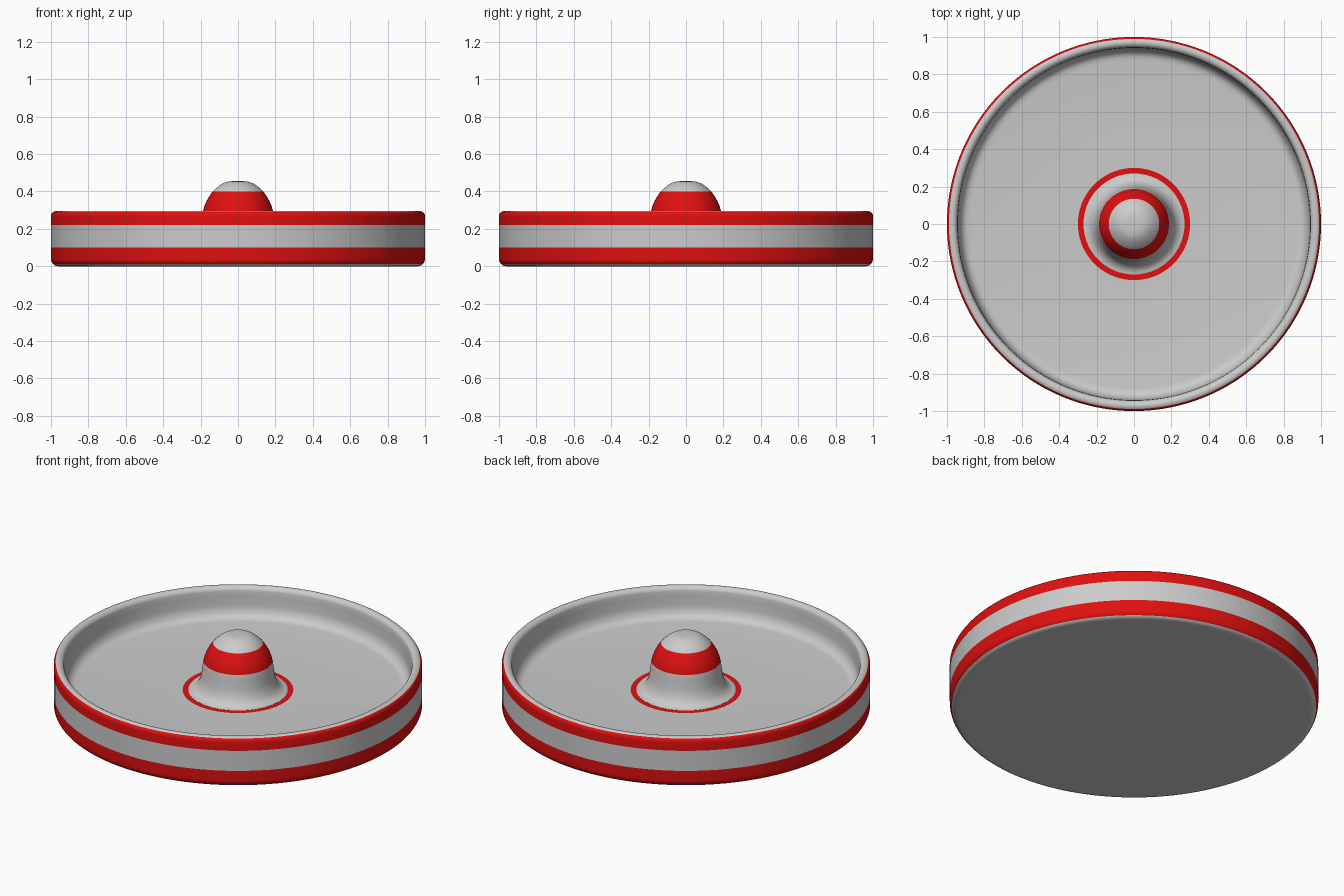
import bpy, bmesh, math

if "Cube" in bpy.data.objects:
    bpy.data.objects.remove(bpy.data.objects["Cube"])

SEG = 128
red = bpy.data.materials.new("red_paint")
red.diffuse_color = (0.75, 0.005, 0.005, 1)
red.use_nodes = True
red.node_tree.nodes["Principled BSDF"].inputs["Base Color"].default_value = red.diffuse_color


def arc(cx, cz, r, a0, a1, n=6):
    """Rounded corner of a profile, angles in degrees."""
    angles = [math.radians(a0 + (a1 - a0) * i / n) for i in range(n + 1)]
    return [(cx + r * math.cos(a), cz + r * math.sin(a)) for a in angles]


def smooth(pts, n=4):
    """Catmull-Rom curve through the profile points."""
    p = [pts[0]] + pts + [pts[-1]]
    out = []
    for a, b, c, d in zip(p, p[1:], p[2:], p[3:]):
        for i in range(n):
            t = i / n
            out.append(tuple(0.5 * (2 * q + (r - o) * t + (2 * o - 5 * q + 4 * r - s) * t * t
                                    + (3 * q - o - 3 * r + s) * t ** 3)
                             for o, q, r, s in zip(a, b, c, d)))
    return out + [pts[-1]]


def lathe(name, profile, is_red):
    """Turn a profile around z; is_red(r, z) picks the painted bands."""
    bm = bmesh.new()
    rings = []
    for r, z in profile:
        n = 1 if r < 1e-5 else SEG
        rings.append([bm.verts.new((r * math.cos(2 * math.pi * i / SEG),
                                    r * math.sin(2 * math.pi * i / SEG), z)) for i in range(n)])
    for k, (a, b) in enumerate(zip(rings, rings[1:])):
        (r0, z0), (r1, z1) = profile[k], profile[k + 1]
        paint = int(is_red((r0 + r1) / 2, (z0 + z1) / 2))
        for i in range(SEG):
            j = (i + 1) % SEG
            vs = [a[i % len(a)], a[j % len(a)], b[j % len(b)], b[i % len(b)]]
            bm.faces.new(list(dict.fromkeys(vs))).material_index = paint
    bmesh.ops.recalc_face_normals(bm, faces=bm.faces)
    me = bpy.data.meshes.new(name)
    bm.to_mesh(me)
    bm.free()
    me.materials.append(None)
    me.materials.append(red)
    ob = bpy.data.objects.new(name, me)
    bpy.context.collection.objects.link(ob)
    bpy.context.view_layer.objects.active = ob
    ob.select_set(True)
    bpy.ops.object.shade_smooth_by_angle(angle=math.radians(40))
    ob.select_set(False)


# Tray: flat base, banded side wall, rounded lip, filleted inner wall, floor
tray = [(0, 0), (0.94, 0)]
tray += arc(0.96, 0.04, 0.04, -90, 0, 8)
tray += [(1, 0.10), (1, 0.22)]
tray += arc(0.972, 0.267, 0.028, 0, 180, 14)
tray += smooth([(0.942, 0.25), (0.94, 0.21), (0.935, 0.17), (0.92, 0.14), (0.90, 0.125), (0.875, 0.12)])
tray += [(0.30, 0.12), (0.27, 0.12), (0, 0.12)]


def tray_red(r, z):
    side = r > 0.976 and (0.012 < z < 0.10 or 0.22 < z < 0.29)
    return side or 0.27 < r < 0.30


lathe("tray", tray, tray_red)

# Central knob: domed top, painted collar, flared foot
knob = smooth([(0, 0.455), (0.05, 0.453), (0.09, 0.438), (0.135, 0.40), (0.17, 0.345),
               (0.187, 0.295), (0.195, 0.24), (0.204, 0.19), (0.222, 0.15),
               (0.245, 0.129), (0.27, 0.121)])
knob += [(0.268, 0.11), (0, 0.11)]
lathe("knob", knob, lambda r, z: 0.295 < z < 0.40)
